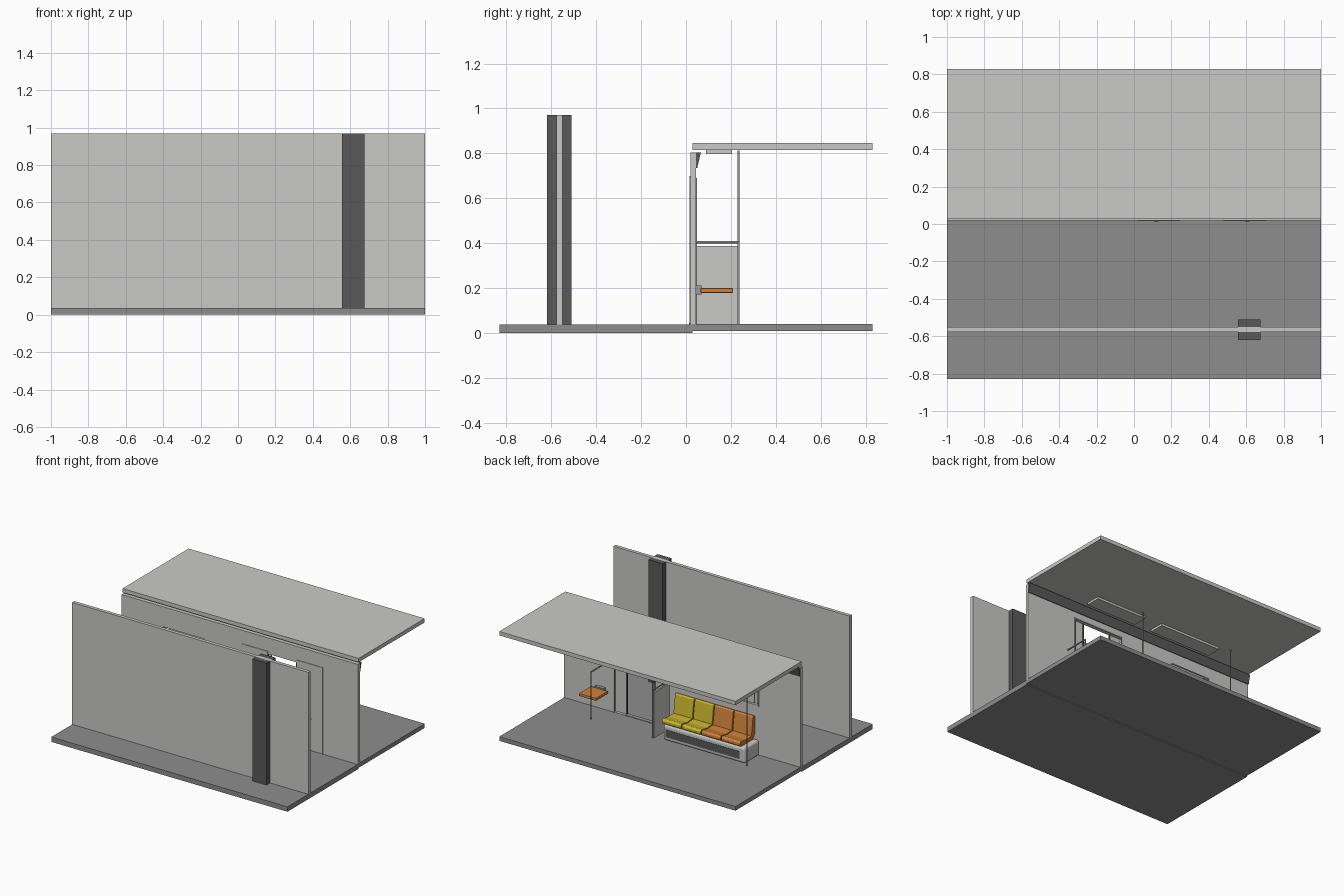
import bpy, bmesh, math
from mathutils import Vector, Matrix

if "Cube" in bpy.data.objects:
    bpy.data.objects.remove(bpy.data.objects["Cube"])


def mat(name, r, g, b):
    m = bpy.data.materials.new(name)
    m.diffuse_color = (r, g, b, 1)
    m.use_nodes = True
    m.node_tree.nodes["Principled BSDF"].inputs["Base Color"].default_value = m.diffuse_color
    return m


LIGHT = mat("light_grey", .59, .59, .57)
FLOOR = mat("floor_grey", .27, .27, .27)
DARK = mat("dark_grey", .10, .10, .105)
STEEL = mat("steel", .33, .33, .33)
ORANGE = mat("orange", .62, .22, .045)
YELLOW = mat("yellow", .58, .46, .03)


def finish(name, bm, material):
    bmesh.ops.recalc_face_normals(bm, faces=bm.faces)
    me = bpy.data.meshes.new(name)
    bm.to_mesh(me)
    bm.free()
    ob = bpy.data.objects.new(name, me)
    bpy.context.collection.objects.link(ob)
    me.materials.append(material)
    return ob


def box(name, x, y, z, material, bevel=0, segments=2):
    """Box from (min, max) pairs."""
    bm = bmesh.new()
    bmesh.ops.create_cube(bm, size=1)
    size = [b - a for a, b in (x, y, z)]
    mid = [(a + b) / 2 for a, b in (x, y, z)]
    bm.transform(Matrix.Translation(mid) @ Matrix.Diagonal((*size, 1)))
    ob = finish(name, bm, material)
    if bevel:
        mod = ob.modifiers.new("round", 'BEVEL')
        mod.width, mod.segments = bevel, segments
    return ob


def prism(name, profile, x0, x1, material):
    """Extrude a (y, z) profile along x."""
    bm = bmesh.new()
    face = bm.faces.new([bm.verts.new((x0, y, z)) for y, z in profile])
    ext = bmesh.ops.extrude_face_region(bm, geom=[face])
    verts = [v for v in ext["geom"] if isinstance(v, bmesh.types.BMVert)]
    bmesh.ops.translate(bm, verts=verts, vec=(x1 - x0, 0, 0))
    return finish(name, bm, material)


def tube(name, points, radius, material):
    """Round rail along a polyline."""
    bm = bmesh.new()
    for a, b in zip(points, points[1:]):
        a, b = Vector(a), Vector(b)
        d = b - a
        rot = d.to_track_quat('Z', 'Y').to_matrix().to_4x4()
        bmesh.ops.create_cone(bm, cap_ends=True, segments=10, radius1=radius,
                              radius2=radius, depth=d.length + radius,
                              matrix=Matrix.Translation((a + b) / 2) @ rot)
    ob = finish(name, bm, material)
    for p in ob.data.polygons:
        p.use_smooth = len(p.vertices) == 4
    return ob


def cut(target, name, x, y, z):
    c = box(name, x, y, z, LIGHT)
    c.hide_render = True
    c.display_type = 'WIRE'
    m = target.modifiers.new(name, 'BOOLEAN')
    m.operation, m.object, m.solver = 'DIFFERENCE', c, 'EXACT'


FULL = (-1, 1)

# Floors and roof
box("track_floor", FULL, (-.83, .03), (0, .037), FLOOR)
box("cabin_floor", FULL, (.03, .83), (.008, .04), FLOOR)
box("roof", FULL, (.03, .83), (.815, .845), LIGHT)

# Outer wall and its pillar
box("outer_wall", FULL, (-.577, -.55), (.037, .97), LIGHT)
for name, y in (("pillar_front", (-.62, -.577)), ("pillar_back", (-.55, -.51))):
    box(name, (.555, .675), y, (.037, .97), DARK)

# Cabin wall with door and window openings
wall = box("cabin_wall", FULL, (.02, .045), (.037, .803), LIGHT)
cut(wall, "door_cutter", (.146, .58), (-.05, .1), (.042, .68))
cut(wall, "window_cutter", (-.65, -.30), (-.05, .1), (.42, .65))
box("window_pane", (-.605, -.30), (.028, .034), (.42, .65), LIGHT)
for x in ((-.65, -.64), (-.31, -.30)):
    box("window_frame_side", x, (.044, .05), (.42, .65), LIGHT)
box("window_frame_sill", (-.65, -.30), (.044, .05), (.41, .42), LIGHT)

# Sloped dark panel under the roof
prism("top_panel", [(.045, .735), (.05, .735), (.066, .803), (.045, .803)],
      -1, 1, DARK)

# Open sliding door leaves with edge seals and a step
for x, seal, grip in (((.02, .24), (.236, .246), .12),
                      ((.485, .706), (.479, .489), .605)):
    box("door_leaf", x, (.0155, .025), (.04, .70), LIGHT)
    box("door_seal", seal, (.015, .028), (.04, .68), DARK)
    box("door_grip", (grip - .012, grip + .012), (.0145, .0165),
        (.28, .286), DARK)
box("door_step", (.24, .485), (.014, .045), (.03, .044), STEEL)
for x in ((.57, .58), (.146, .156)):
    box("door_jamb", x, (.044, .05), (.04, .69), STEEL)
box("door_lintel", (.146, .58), (.044, .05), (.68, .69), STEEL)

# Ceiling boxes
for x in ((.07, .50), (-.60, -.08)):
    box("ceiling_box", x, (.09, .205), (.798, .816), LIGHT)

# Bench base with front grille
box("bench_base", (-.655, .04), (.045, .222), (.04, .16), LIGHT, .018, 3)
box("bench_grille", (-.61, .015), (.220, .2245), (.068, .125), DARK)

# Four seats along the bench
W = .167
for i in range(4):
    x1 = .045 - i * W
    x0 = x1 - W + .006
    m = YELLOW if i < 2 else ORANGE
    cush = prism("seat_cushion", [(.07, .16), (.215, .16), (.228, .17),
                 (.228, .19), (.215, .202), (.15, .190), (.07, .195)], x0, x1, m)
    back = prism("seat_back", [(.06, .17), (.092, .18), (.07, .33), (.06, .337),
                 (.046, .333), (.046, .20)], x0, x1, m)
    for ob in (cush, back):
        mod = ob.modifiers.new("round", 'BEVEL')
        mod.width, mod.segments = .004, 2

# Folding seat by the door
box("folding_seat", (.615, .76), (.065, .21), (.178, .199), ORANGE, .004)
box("folding_seat_bracket", (.65, .725), (.045, .07), (.17, .21), STEEL)

# Divider beside the bench, and grab poles
box("divider_panel", (.108, .12), (.045, .23), (.04, .388), LIGHT)
Y = .234
R = .005
for x in (.117, -.68):
    tube("tall_pole", [(x, Y, .04), (x, Y, .81)], R, STEEL)
tube("seat_rail", [(.64, Y, .04), (.64, Y, .404), (.64, .045, .404)], R, STEEL)
tube("divider_rail", [(.117, Y, .404), (.117, .045, .404)], R, STEEL)
